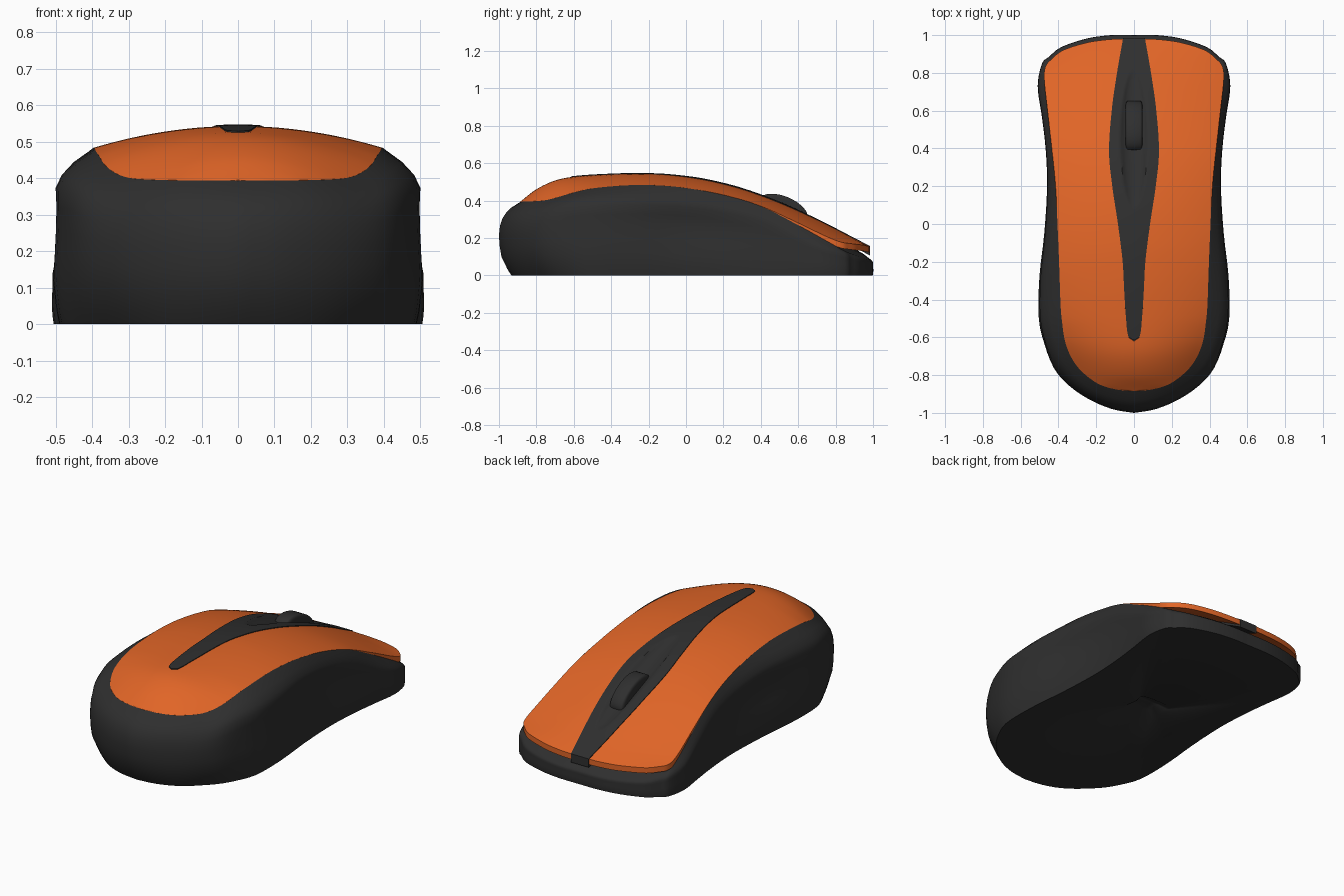
import bpy, bmesh, math
from mathutils import Vector

if "Cube" in bpy.data.objects:
    bpy.data.objects.remove(bpy.data.objects["Cube"])


def material(name, rgb):
    m = bpy.data.materials.new(name)
    m.diffuse_color = (*rgb, 1)
    m.use_nodes = True
    m.node_tree.nodes["Principled BSDF"].inputs["Base Color"].default_value = m.diffuse_color
    return m


ORANGE = material("orange plastic", (0.75, 0.13, 0.02))
BLACK = material("black plastic", (0.028, 0.028, 0.028))


def spline(keys, v):
    """Smooth curve through (position, value) keys, clamped at the ends."""
    if v <= keys[0][0]:
        return keys[0][1]
    if v >= keys[-1][0]:
        return keys[-1][1]
    i = max(j for j in range(len(keys) - 1) if keys[j][0] <= v)

    def slope(j):
        a, b = keys[max(j - 1, 0)], keys[min(j + 1, len(keys) - 1)]
        return (b[1] - a[1]) / (b[0] - a[0])
    (x0, y0), (x1, y1) = keys[i], keys[i + 1]
    h = x1 - x0
    t = (v - x0) / h
    return (y0 * (2*t**3 - 3*t*t + 1) + y1 * (3*t*t - 2*t**3)
            + h * slope(i) * (t**3 - 2*t*t + t) + h * slope(i + 1) * (t**3 - t*t))


# Half outlines in plan, rear to nose: top shell rim and widest body line
RIM = [(0, -.885), (.1, -.875), (.2, -.84), (.3, -.755), (.36, -.64), (.383, -.5),
       (.39, -.4), (.395, -.25), (.403, -.05), (.415, .2), (.435, .4), (.458, .6),
       (.475, .76), (.47, .83), (.44, .87), (.375, .92), (.25, .96), (.13, .977), (0, .982)]
WIDE = [(0, -1), (.115, -.98), (.235, -.93), (.345, -.855), (.425, -.765), (.475, -.64),
        (.505, -.49), (.50, -.27), (.475, -.05), (.46, .2), (.468, .4), (.488, .57),
        (.51, .73), (.487, .85), (.45, .885), (.385, .937), (.25, .982), (.12, 1), (0, 1)]
# Height profiles along y: centre line, shell rim, body rim, and the strip's half width
CREST = [(-.885, .395), (-.8, .46), (-.7, .507), (-.6, .527), (-.4, .54), (-.25, .543),
         (-.1, .538), (.1, .513), (.3, .465), (.5, .392), (.7, .30), (.85, .222), (.985, .152)]
SHELL_RIM = [(-.885, .393), (-.75, .402), (-.6, .443), (-.5, .465), (-.3, .482), (-.15, .481),
             (0, .467), (.2, .43), (.4, .37), (.6, .28), (.75, .208), (.85, .17), (.985, .138)]
BODY_RIM = SHELL_RIM[:9] + [(.6, .268), (.75, .185), (.85, .13), (.93, .1), (1, .085)]
STRIP = [(-.616, 0), (-.6, .028), (-.5, .042), (-.35, .052), (-.2, .06), (0, .085),
         (.2, .115), (.38, .132), (.6, .118), (.8, .09), (1, .055)]
CROWN_WIDTH = [(y, x) for x, y in RIM[:13]]


def along(outline, t):
    return Vector((spline([(i, p[0]) for i, p in enumerate(outline)], t),
                   spline([(i, p[1]) for i, p in enumerate(outline)], t)))


def top_height(x, y):
    u = min(1, abs(x) / max(spline(CROWN_WIDTH, y), 1e-4))
    crest, rim = spline(CREST, y), spline(SHELL_RIM, y)
    return crest - (crest - rim) * u * u


def finish(bm, name, mat, angle=40):
    mesh = bpy.data.meshes.new(name)
    bm.to_mesh(mesh)
    bm.free()
    ob = bpy.data.objects.new(name, mesh)
    bpy.context.collection.objects.link(ob)
    mesh.materials.append(mat)
    bpy.ops.object.select_all(action='DESELECT')
    ob.select_set(True)
    bpy.context.view_layer.objects.active = ob
    bpy.ops.object.shade_smooth_by_angle(angle=math.radians(angle))
    return ob


def sheet(name, grids, mat, thickness):
    """Skin one or more point grids, face them upward and thicken them downward."""
    bm = bmesh.new()
    for grid in grids:
        rows = [[bm.verts.new(p) for p in row] for row in grid]
        for a, b in zip(rows, rows[1:]):
            for i in range(len(a) - 1):
                bm.faces.new((a[i], a[i + 1], b[i + 1], b[i]))
    bmesh.ops.remove_doubles(bm, verts=bm.verts, dist=2e-4)
    bm.normal_update()
    bmesh.ops.reverse_faces(bm, faces=[f for f in bm.faces if f.normal.z < 0])
    extra = bmesh.ops.extrude_face_region(bm, geom=bm.faces[:], use_keep_orig=True)
    for v in [g for g in extra["geom"] if isinstance(g, bmesh.types.BMVert)]:
        v.co.z -= thickness
    bmesh.ops.recalc_face_normals(bm, faces=bm.faces)
    return finish(bm, name, mat)


# Body: rings lofted from the sensor pit, over the base and sides, to under the shell
N = 54
ts = [18 * i / N for i in range(N + 1)]
rim = [along(RIM, t) for t in ts]
wide = [along(WIDE, t) for t in ts]
rings = [[(p.x * .12, p.y * .05 + .1, .03) for p in wide],
         [(p.x * .2, p.y * .1 + .1, 0) for p in wide]]
for f, side, rear in [(0, .85, .42), (.08, .92, .6), (.25, 1, .88), (.4, .99, .97),
                      (.55, .96, 1), (.68, .95, .95), (.78, .94, .83), (.85, .8, .67),
                      (.92, .52, .43), (1, 0, 0)]:
    ring = []
    for e, p in zip(rim, wide):
        r = min(1, max(0, (-.45 - e.y) / .3))
        k = side + (rear - side) * r
        if .3 < f < .75:    # thumb grip
            k -= .3 * math.exp(-((e.y - .1) / .3) ** 2)
        q = e.lerp(p, k)
        ring.append((q.x, q.y, f * spline(BODY_RIM, e.y)))
    rings.append(ring)
for s in (.96, .7, .35, .08):
    rings.append([(e.x * s, e.y * s, top_height(e.x * s, e.y * s) - .055) for e in rim])

bm = bmesh.new()
loops = []
for ring in rings:
    full = ring + [(-x, y, z) for x, y, z in ring[-2:0:-1]]
    loops.append([bm.verts.new(p) for p in full])
for a, b in zip(loops, loops[1:]):
    for i in range(len(a)):
        j = (i + 1) % len(a)
        bm.faces.new((a[i], a[j], b[j], b[i]))
bm.faces.new(loops[0])
bm.faces.new(loops[-1])
bmesh.ops.recalc_face_normals(bm, faces=bm.faces)
finish(bm, "body", BLACK, 50)

# Orange top shell: two halves that join behind the centre strip
halves = []
for sign in (1, -1):
    grid = []
    for i in range(145):
        e = along(RIM, 17.6 * i / 144)
        inner = min(spline(STRIP, e.y), e.x)
        xs = [inner + (e.x - inner) * j / 12 for j in range(13)]
        grid.append([(sign * x, e.y, top_height(x, e.y)) for x in xs])
    halves.append(grid)
sheet("top_shell", halves, ORANGE, .032)

# Centre strip with a long oval dip around the wheel
grid = []
for i in range(101):
    y = -.616 + 1.6 * i / 100
    row = []
    for j in range(25):
        x = spline(STRIP, y) * (j / 12 - 1)
        d = (x / .07) ** 2 + ((y - .45) / .36) ** 2
        dip = .03 * max(0, 1 - d) ** .7
        row.append((x, y, top_height(x, y) + .004 - dip))
    grid.append(row)
sheet("centre_strip", [grid], BLACK, .05)

# Scroll wheel: flattened along the slope of the top
bm = bmesh.new()
bmesh.ops.create_cone(bm, cap_ends=True, segments=32, radius1=1, radius2=1, depth=2)
bmesh.ops.bevel(bm, geom=[e for e in bm.edges if abs(e.verts[0].co.z - e.verts[1].co.z) < .1],
                offset=.25, segments=3, affect='EDGES', profile=.5)
for v in bm.verts:
    v.co = Vector((v.co.z * .045, v.co.x * .14, v.co.y * .07))
bmesh.ops.recalc_face_normals(bm, faces=bm.faces)
wheel = finish(bm, "scroll_wheel", BLACK)
wheel.location = (0, .52, .352)
wheel.rotation_euler.x = -.4
